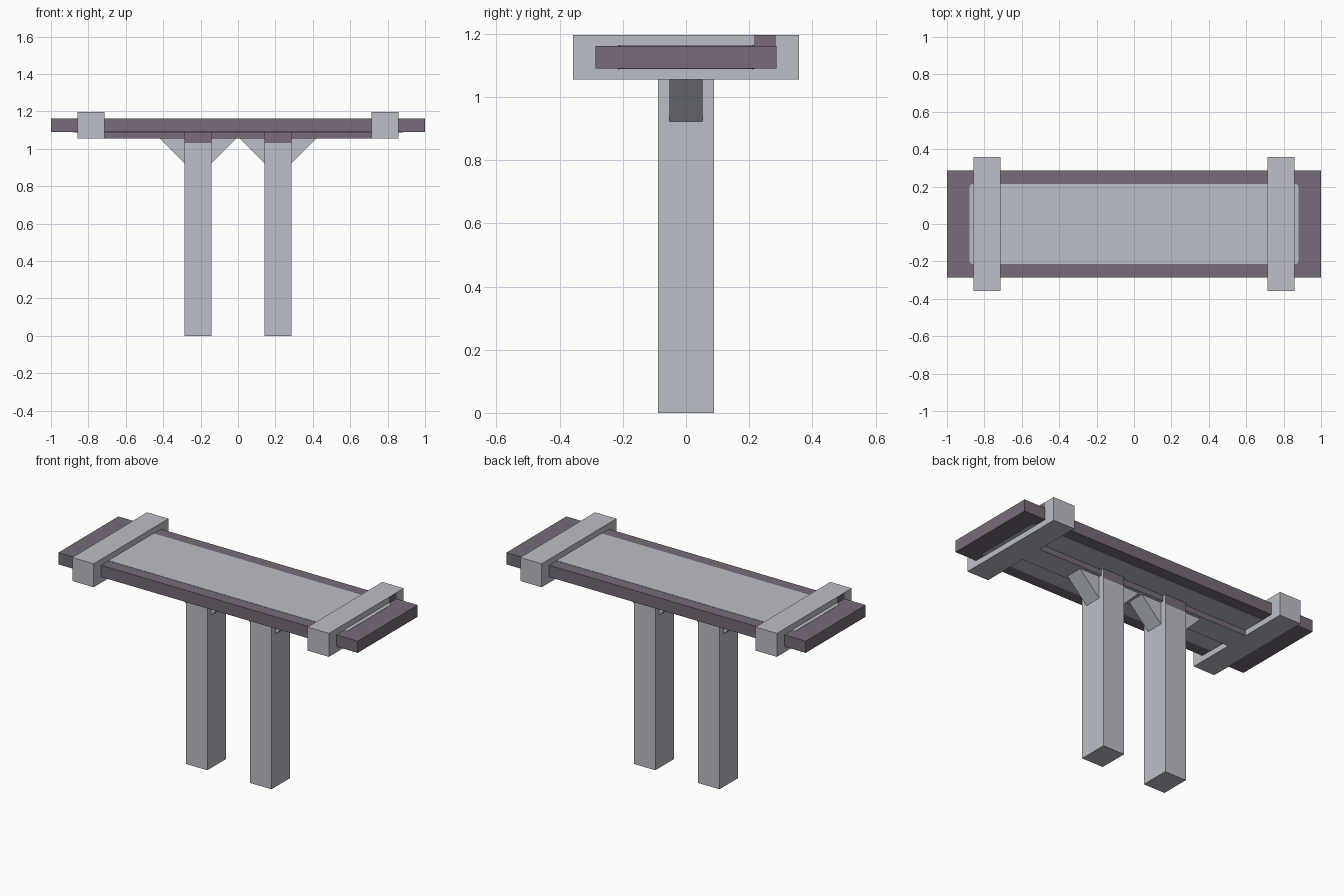
import bpy, bmesh, math
from mathutils import Vector

if "Cube" in bpy.data.objects:
    bpy.data.objects.remove(bpy.data.objects["Cube"])


def material(name, rgb):
    m = bpy.data.materials.new(name)
    m.diffuse_color = (*rgb, 1)
    m.use_nodes = True
    m.node_tree.nodes["Principled BSDF"].inputs["Base Color"].default_value = m.diffuse_color
    return m


GREY = material("stone grey", (0.50, 0.52, 0.57))
PURPLE = material("dull purple", (0.188, 0.145, 0.19))


def finish(bm, name, mats):
    bmesh.ops.recalc_face_normals(bm, faces=bm.faces)
    me = bpy.data.meshes.new(name)
    bm.to_mesh(me)
    bm.free()
    for m in mats:
        me.materials.append(m)
    ob = bpy.data.objects.new(name, me)
    bpy.context.collection.objects.link(ob)
    return ob


def box(name, lo, hi, mats, cut_z=None, rule=None, corner=0):
    bm = bmesh.new()
    bmesh.ops.create_cube(bm, size=1)
    lo, hi = Vector(lo), Vector(hi)
    for v in bm.verts:
        v.co = Vector((lo[i] + hi[i]) / 2 + v.co[i] * (hi[i] - lo[i]) for i in range(3))
    if corner:  # round the upright edges
        edges = [e for e in bm.edges if abs(e.verts[0].co.z - e.verts[1].co.z) > 1e-5]
        bmesh.ops.bevel(bm, geom=edges, offset=corner, segments=2, profile=0.5, affect='EDGES')
    if cut_z is not None:
        bmesh.ops.bisect_plane(bm, geom=bm.verts[:] + bm.edges[:] + bm.faces[:],
                               plane_co=(0, 0, cut_z), plane_no=(0, 0, 1))
    bm.normal_update()
    if rule:
        for f in bm.faces:
            f.material_index = 1 if rule(f) else 0
    return finish(bm, name, mats)


# Top slab with painted centre panels above and below
box("top_slab", (-1, -0.286, 1.09), (1, 0.286, 1.161), [PURPLE])
box("top_panel", (-0.88, -0.215, 1.157), (0.88, 0.215, 1.1625), [GREY], corner=0.018)
box("under_panel", (-0.88, -0.215, 1.0885), (0.88, 0.215, 1.094), [GREY], corner=0.018)

# Rail under the slab: purple long sides, grey underside
box("under_rail", (-0.715, -0.0715, 1.055), (0.715, 0.0715, 1.092), [GREY, PURPLE],
    rule=lambda f: abs(f.normal.y) > 0.5)

for s, side in ((-1, "left"), (1, "right")):
    # Clamp bars across the slab, with a small dark patch on the outer face
    c = s * 0.786
    box(side + "_cross_bar", (c - 0.0715, -0.357, 1.055), (c + 0.0715, 0.357, 1.197), [GREY])
    xa, xb = sorted((s * 0.855, s * 0.8585))
    ya, yb = sorted((s * 0.215, s * 0.285))
    box(side + "_bar_patch", (xa, ya, 1.158), (xb, yb, 1.1965), [PURPLE])

    # Legs with purple tops on the front and back faces
    c = s * 0.2145
    box(side + "_leg", (c - 0.0715, -0.0885, 0), (c + 0.0715, 0.0885, 1.092), [GREY, PURPLE],
        cut_z=1.032,
        rule=lambda f: abs(f.normal.y) > 0.5 and f.calc_center_median().z > 1.032)

    # Slanted braces on both sides of each leg
    for d, place in ((-1, "a"), (1, "b")):
        bm = bmesh.new()
        profile = [(0.065, 0.916), (0.207, 1.058), (0.065, 1.058)]
        face = bm.faces.new([bm.verts.new((c + d * x, -0.0525, z)) for x, z in profile])
        new = bmesh.ops.extrude_face_region(bm, geom=[face])["geom"]
        bmesh.ops.translate(bm, vec=(0, 0.105, 0),
                            verts=[g for g in new if isinstance(g, bmesh.types.BMVert)])
        finish(bm, side + "_brace_" + place, [GREY])
